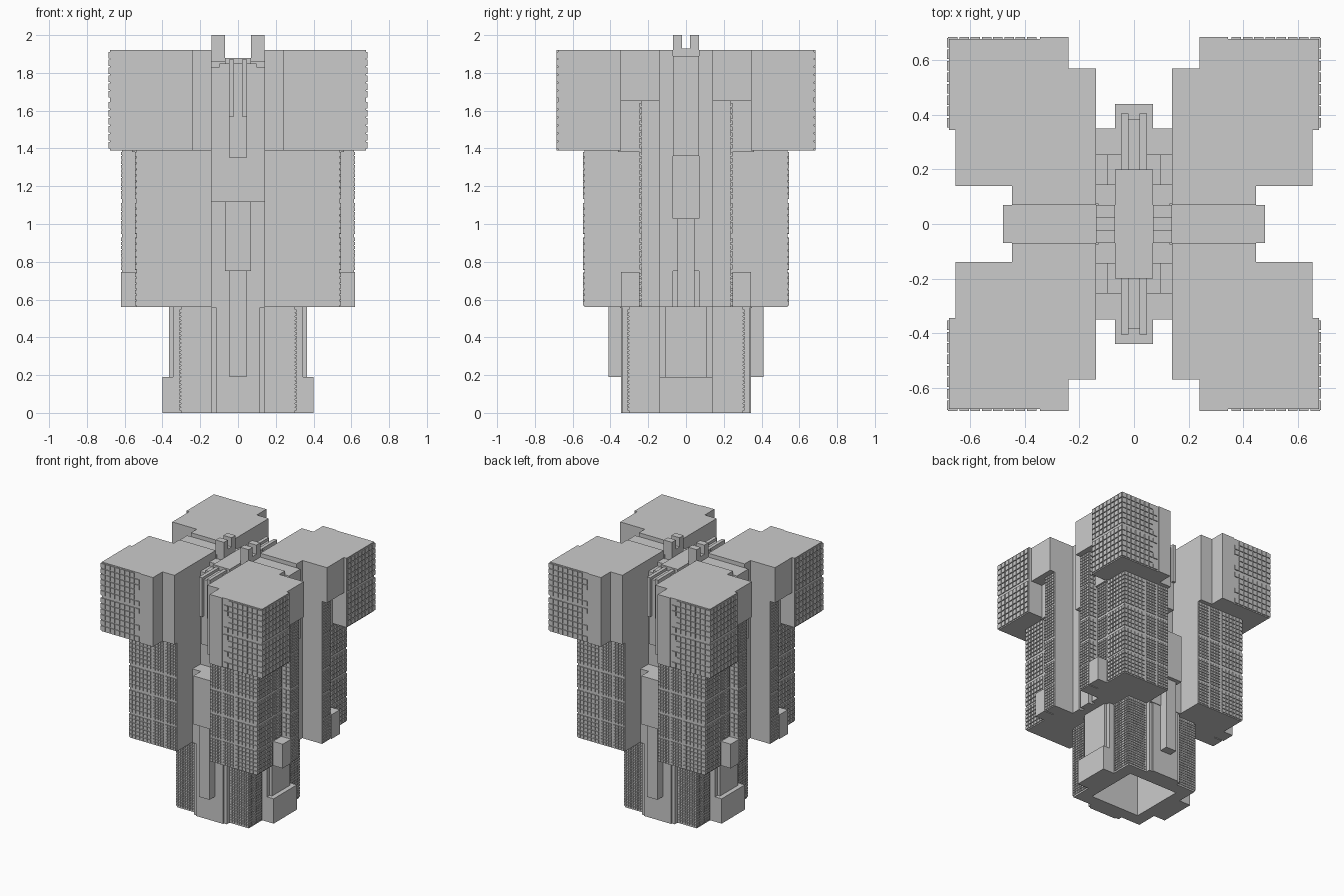
import bpy, bmesh, random
from mathutils import Vector, Matrix

random.seed(4)
D = 0.007      # depth of the window relief


def add_box(bm, x0, x1, y0, y1, z0, z1):
    size = Vector((x1 - x0, y1 - y0, z1 - z0))
    mid = Vector((x0 + x1, y0 + y1, z0 + z1)) / 2
    bmesh.ops.create_cube(bm, size=1, matrix=Matrix.Translation(mid) @ Matrix.Diagonal(size).to_4x4())


def make(name, boxes, mirror=(False, False)):
    """One object from boxes (x0,x1,y0,y1,z0,z1), mirrored over x and/or y."""
    bm = bmesh.new()
    for b in boxes:
        add_box(bm, *b)
    me = bpy.data.meshes.new(name)
    bm.to_mesh(me)
    bm.free()
    ob = bpy.data.objects.new(name, me)
    bpy.context.collection.objects.link(ob)
    if any(mirror):
        m = ob.modifiers.new("mirror", 'MIRROR')
        m.use_axis = (mirror[0], mirror[1], False)
        m.use_mirror_merge = False
    return ob


def grid(axis, face, u0, u1, z0, z1, pitch, gap=0.007, ragged=0):
    """Window panes standing out of a wall whose outer plane is at `face`."""
    nu, nz = max(1, round((u1 - u0) / pitch)), max(1, round((z1 - z0) / pitch))
    du, dz = (u1 - u0) / nu, (z1 - z0) / nz
    out = []
    for j in range(nz):
        skip = random.randint(0, ragged)
        for i in range(nu):
            if i < skip:
                continue
            a, b = u0 + i * du + gap / 2, u0 + (i + 1) * du - gap / 2
            c, d = z0 + j * dz + gap / 2, z0 + (j + 1) * dz - gap / 2
            wall = (face - D - 0.002, face)
            out.append((*wall, a, b, c, d) if axis == 'x' else (a, b, *wall, c, d))
    return out


ALL = (True, True)
X, Y = (True, False), (False, True)
POD_ROWS = [(1.395, 1.65), (1.665, 1.915)]
MID_ROWS = [(0.565, 0.745), (0.755, 0.93), (0.945, 1.115), (1.13, 1.385)]

# Upper overhanging pods
make("upper_pod", [
    (0.24, 0.685 - D, 0.345, 0.685 - D, 1.39, 1.92),
    (0.24, 0.345, 0.6, 0.685, 1.39, 1.92),           # blank strip beside windows
    (0.14, 0.26, 0.07, 0.57, 1.39, 1.92),
    (0.24, 0.655, 0.14, 0.35, 1.65, 1.92),           # side cap
    (0.14, 0.447, 0.07, 0.40, 1.39, 1.92),
], ALL)

# Middle tower shafts
make("middle_shaft", [
    (0.14, 0.545 - D, 0.14, 0.545 - D, 0.56, 1.39),
    (0.44, 0.62 - D, 0.14, 0.245 - D, 0.56, 1.65),
    (0.44, 0.56, 0.14, 0.36, 1.38, 1.65),
    (0.14, 0.447, 0.07, 0.16, 0.56, 1.39),
    (0.53, 0.62, 0.245, 0.345, 0.56, 0.745),         # small ledge box
], ALL)

# Window panes of pods
panes = []
for z0, z1 in POD_ROWS:
    panes += grid('y', 0.685, 0.355, 0.685, z0, z1, 0.041, ragged=1)
    panes += grid('x', 0.685, 0.35, 0.685, z0, z1, 0.041)
make("pod_windows", panes, ALL)

# Window panes of shafts
panes = []
for z0, z1 in MID_ROWS:
    for u0, u1 in ((0.145, 0.235), (0.25, 0.34)):
        panes += grid('y', 0.545, u0, u1, z0, z1, 0.023, 0.005)
    panes += grid('y', 0.545, 0.355, 0.545, z0, z1, 0.032)
    panes += grid('x', 0.545, 0.355, 0.545, z0, z1, 0.032)
for z0, z1 in MID_ROWS + [(1.395, 1.645)]:
    panes += grid('x', 0.62, 0.145, 0.24, z0, z1, 0.023, 0.005)
    panes += grid('y', 0.245, 0.55, 0.615, z0, z1, 0.032)
    if z0 > 0.7:
        panes += grid('x', 0.56 if z0 > 1.39 else 0.545, 0.25, 0.34, z0, z1, 0.023, 0.005)
make("shaft_windows", panes, ALL)

# Hollow base: four corner walls with fine windows
make("base_corner", [
    (0.14, 0.31 - D, 0.21, 0.31 - D, 0, 0.56),
    (0.21, 0.31 - D, 0.14, 0.22, 0, 0.56),
], ALL)
make("base_windows",
     grid('y', 0.31, 0.15, 0.308, 0.01, 0.55, 0.02, 0.005)
     + grid('x', 0.31, 0.15, 0.308, 0.01, 0.55, 0.02, 0.005), ALL)

# Base centre walls
make("base_front_wall", [
    (-0.14, 0.14, 0.21, 0.335, 0, 0.56),
    (-0.115, 0.115, 0.30, 0.345, 0, 0.56),
], Y)
make("base_side_wall", [
    (0.21, 0.345, -0.14, 0.14, 0, 0.56),
    (0.30, 0.365, -0.11, 0.11, 0, 0.56),
    (0.30, 0.40, -0.14, 0.14, 0, 0.19),
], X)

# Central core and stepped roof
make("core", [
    (-0.30, 0.30, -0.30, 0.30, 0.555, 1.12),
    (-0.14, 0.14, -0.35, 0.35, 0.555, 1.12),
    (-0.14, 0.14, -0.255, 0.255, 1.12, 1.83),
    (-0.097, 0.097, -0.255, 0.255, 1.82, 1.85),
    (-0.14, 0.14, -0.145, 0.145, 1.82, 1.86),
    (-0.07, 0.07, -0.20, 0.20, 1.84, 1.88),
])

# Front and back service shafts
make("front_shaft", [
    (-0.07, 0.07, 0.33, 0.44, 0.75, 1.12),
    (-0.045, 0.045, 0.33, 0.41, 0.19, 0.76),
    (-0.045, 0.045, 0.24, 0.385, 1.35, 1.85),
], Y)
make("front_rail", [
    (0.02, 0.047, 0.20, 0.405, 1.57, 1.87),
], ALL)

# Side arms and service shafts
make("side_arm", [
    (0.13, 0.42, -0.075, 0.075, 0.56, 1.89),
    (0.40, 0.48, -0.07, 0.07, 1.36, 1.89),
    (0.40, 0.44, -0.07, 0.07, 0.75, 1.03),
    (0.40, 0.455, -0.045, 0.045, 0.56, 1.03),
], X)

# Forked roof posts
make("roof_fork", [
    (0.07, 0.14, -0.07, 0.07, 1.85, 1.93),
    (0.07, 0.14, -0.07, -0.022, 1.92, 2.0),
    (0.07, 0.14, 0.022, 0.07, 1.92, 2.0),
], X)
